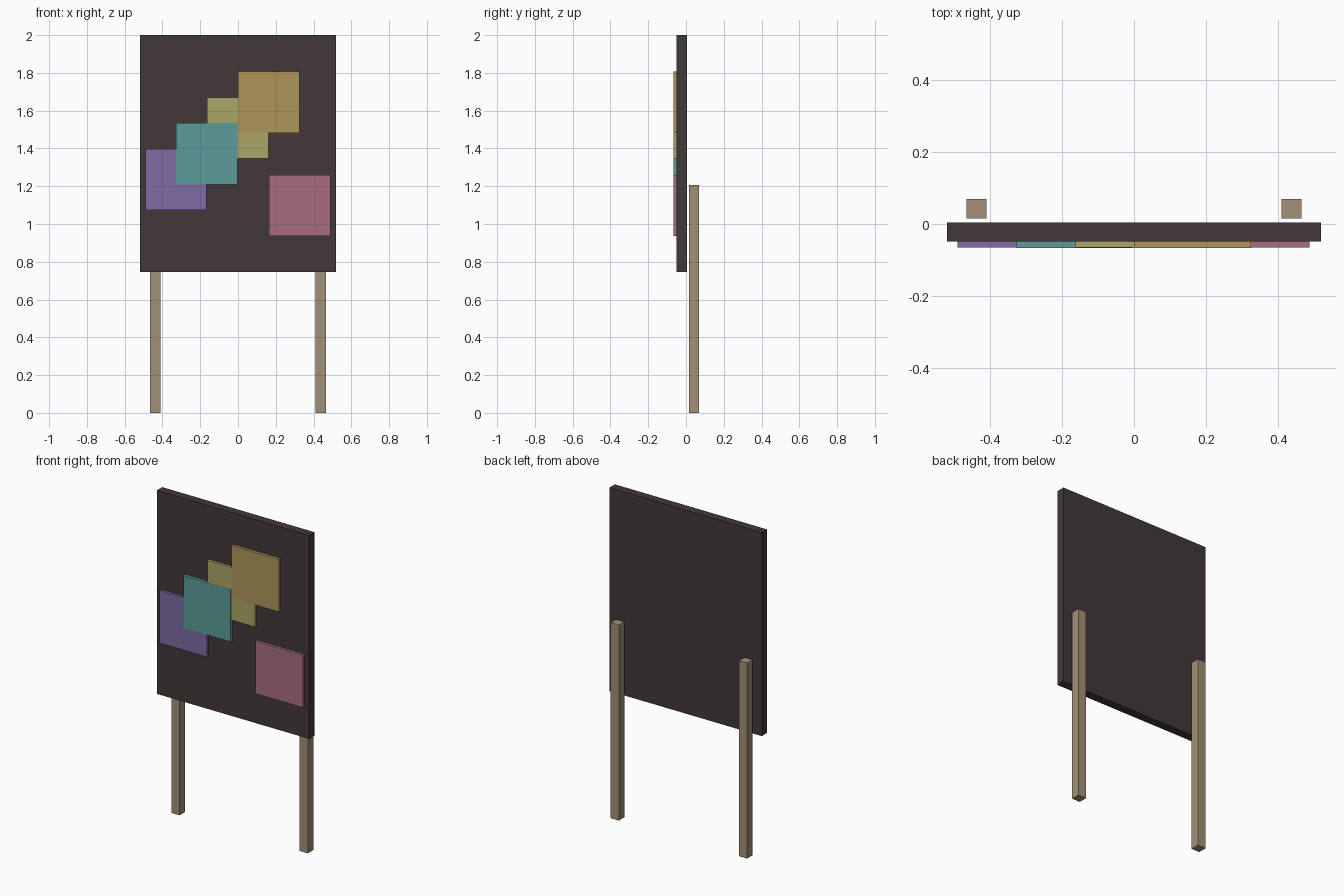
import bpy

if "Cube" in bpy.data.objects:
    bpy.data.objects.remove(bpy.data.objects["Cube"])


def material(name, rgb):
    mat = bpy.data.materials.new(name)
    mat.diffuse_color = (*rgb, 1.0)
    mat.use_nodes = True
    mat.node_tree.nodes["Principled BSDF"].inputs["Base Color"].default_value = mat.diffuse_color
    return mat


def box(name, x, y, z, mat):
    """Axis-aligned box from (min, max) ranges."""
    bpy.ops.mesh.primitive_cube_add(size=1, location=[sum(r) / 2 for r in (x, y, z)])
    obj = bpy.context.object
    obj.name = name
    obj.scale = [r[1] - r[0] for r in (x, y, z)]
    bpy.ops.object.transform_apply(location=False, rotation=False, scale=True)
    obj.data.materials.append(mat)
    return obj


# Dark board
box("board", (-0.52, 0.52), (-0.049, 0.004), (0.745, 2.0),
    material("dark_board", (0.055, 0.04, 0.04)))

# Two square posts standing just behind the board
wood = material("post_wood", (0.36, 0.28, 0.18))
for side, cx in (("left", -0.438), ("right", 0.438)):
    box(side + "_post", (cx - 0.028, cx + 0.028), (0.015, 0.069), (0, 1.206), wood)

# Overlapping square panels; a tiny lift decides which one shows on top
SIZE = 0.324
panels = [
    ("purple", -0.491, 1.073, 0.0, (0.21, 0.15, 0.38)),
    ("teal", -0.327, 1.210, 0.0006, (0.11, 0.33, 0.32)),
    ("olive", -0.163, 1.346, 0.0, (0.41, 0.38, 0.14)),
    ("gold", 0.001, 1.483, 0.0006, (0.43, 0.30, 0.10)),
    ("pink", 0.165, 0.936, 0.0, (0.39, 0.15, 0.22)),
]
for name, x, z, lift, rgb in panels:
    box(name + "_panel", (x, x + SIZE), (-0.066 - lift, -0.049), (z, z + SIZE),
        material(name, rgb))
